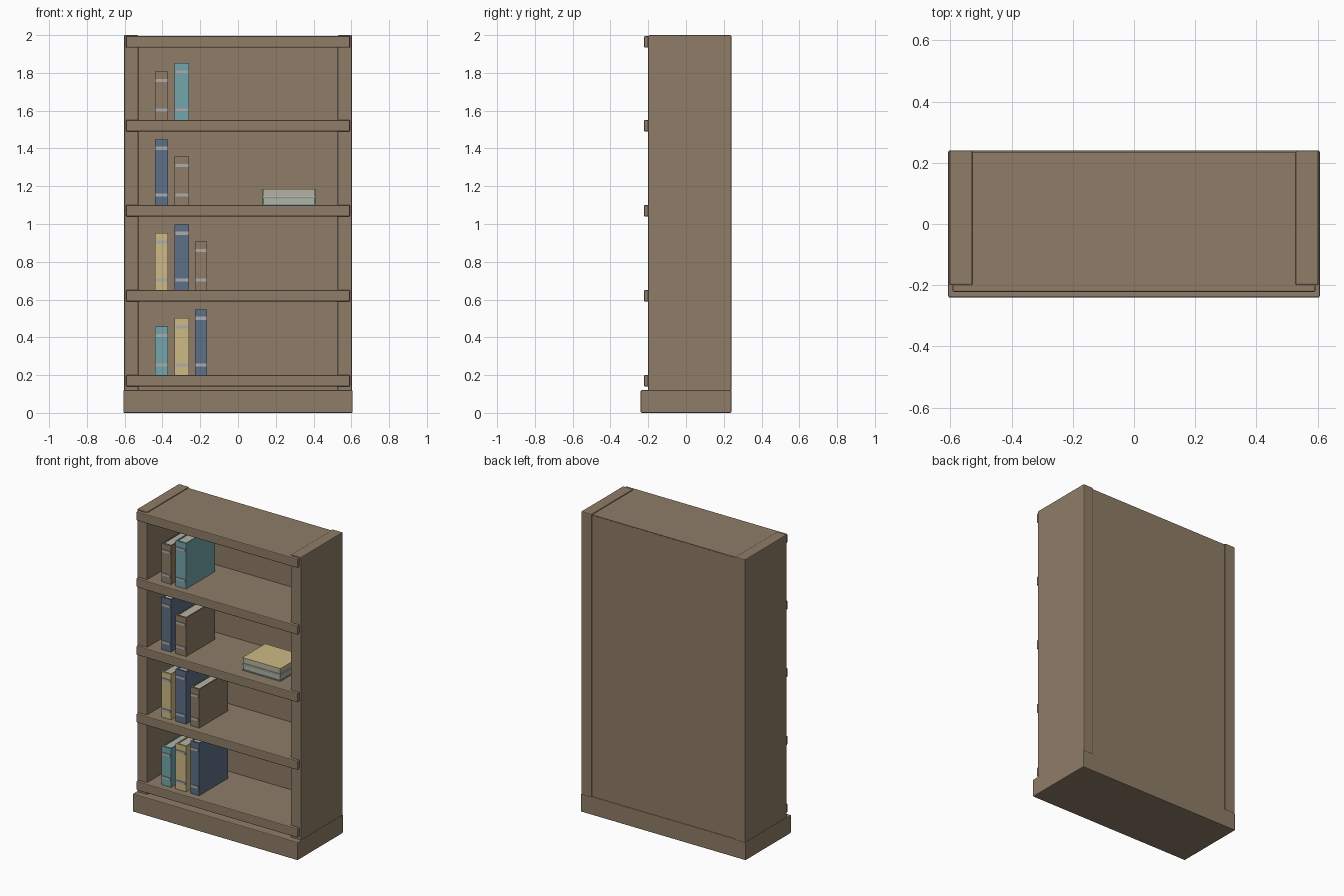
import bpy

if "Cube" in bpy.data.objects:
    bpy.data.objects.remove(bpy.data.objects["Cube"])

def material(name, rgb):
    m = bpy.data.materials.new(name)
    m.diffuse_color = (*rgb, 1)
    m.use_nodes = True
    m.node_tree.nodes["Principled BSDF"].inputs["Base Color"].default_value = m.diffuse_color
    return m

WOOD = material("brown wood", (0.275, 0.203, 0.137))
TEAL = material("teal cover", (0.175, 0.38, 0.41))
NAVY = material("slate blue cover", (0.11, 0.16, 0.24))
YELLOW = material("straw cover", (0.62, 0.49, 0.24))
PAPER = material("paper", (0.46, 0.45, 0.38))
SILVER = material("silver band", (0.42, 0.42, 0.42))


def box(name, mat, x0, x1, y0, y1, z0, z1, bevel=0.0):
    bpy.ops.mesh.primitive_cube_add(
        size=1, location=((x0 + x1) / 2, (y0 + y1) / 2, (z0 + z1) / 2))
    o = bpy.context.object
    o.name = name
    o.scale = (x1 - x0, y1 - y0, z1 - z0)
    bpy.ops.object.transform_apply(location=False, rotation=False, scale=True)
    o.data.materials.append(mat)
    if bevel:
        b = o.modifiers.new("bevel", "BEVEL")
        b.width = bevel
        b.segments = 2
    return o


# Carcass: plinth, two uprights, recessed back
box("plinth", WOOD, -0.607, 0.607, -0.24, 0.24, 0, 0.12, 0.005)
for side, s in (("left", -1), ("right", 1)):
    xs = sorted((s * 0.528, s * 0.603))
    box(side + "_upright", WOOD, *xs, -0.2, 0.24, 0.115, 2.0, 0.005)
box("back_panel", WOOD, -0.535, 0.535, 0.213, 0.234, 0.115, 1.99)

# Shelves and top, each with a front lip
for i in range(5):
    top = 0.2 + 0.45 * i - (0.006 if i == 4 else 0)
    name = "top" if i == 4 else f"shelf_{i + 1}"
    box(name + "_board", WOOD, -0.535, 0.535, -0.205, 0.233, top - 0.05, top)
    box(name + "_lip", WOOD, -0.593, 0.593, -0.222, -0.198, top - 0.06, top, 0.005)

# Upright books: covers, spine, page block and two spine bands
SLOTS = ((-0.44, -0.37), (-0.336, -0.259), (-0.228, -0.163))
ROWS = (
    ((TEAL, 0.257), (YELLOW, 0.302), (NAVY, 0.348)),
    ((YELLOW, 0.302), (NAVY, 0.348), (WOOD, 0.257)),
    ((NAVY, 0.348), (WOOD, 0.257)),
    ((WOOD, 0.257), (TEAL, 0.302)),
)
Y0, Y1, C = -0.175, 0.13, 0.008
for r, row in enumerate(ROWS):
    z = 0.2 + 0.45 * r
    for b, ((mat, h), (x0, x1)) in enumerate(zip(row, SLOTS)):
        n = f"book_{r + 1}_{b + 1}"
        box(n + "_left_cover", mat, x0, x0 + C, Y0, Y1, z, z + h)
        box(n + "_right_cover", mat, x1 - C, x1, Y0, Y1, z, z + h)
        box(n + "_spine", mat, x0 + C, x1 - C, Y0, Y0 + 0.012, z, z + h)
        box(n + "_pages", PAPER, x0 + C, x1 - C, Y0 + 0.012, Y1 - 0.006,
            z + 0.004, z + h - 0.005)
        for k, bz in (("lower", z + 0.053), ("upper", z + h - 0.047)):
            box(f"{n}_{k}_band", SILVER, x0 + 0.004, x1 - 0.004, Y0 - 0.005, Y0 + 0.002,
                bz - 0.008, bz + 0.008)

# Two books lying flat, fore-edge to the front
z = 1.1
for n, mat, h in (("lower_flat_book", TEAL, 0.042), ("upper_flat_book", YELLOW, 0.043)):
    box(n + "_bottom_cover", mat, 0.13, 0.41, -0.14, 0.1, z, z + 0.006)
    box(n + "_top_cover", mat, 0.13, 0.41, -0.14, 0.1, z + h - 0.006, z + h)
    box(n + "_spine", mat, 0.13, 0.41, 0.09, 0.1, z + 0.006, z + h - 0.006)
    box(n + "_pages", PAPER, 0.134, 0.406, -0.136, 0.09, z + 0.006, z + h - 0.006)
    z += h
